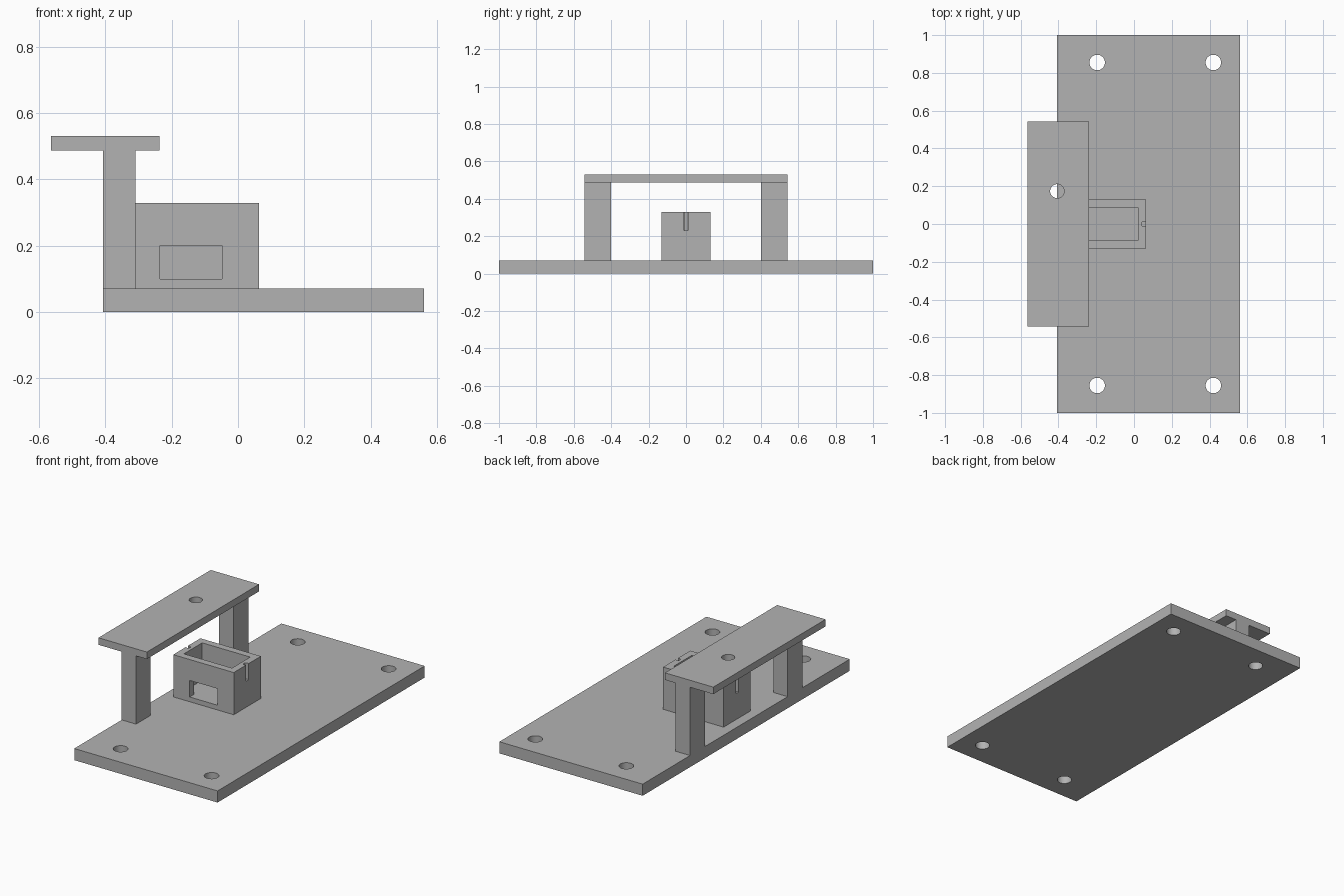
import bpy

cube = bpy.data.objects.get("Cube")
if cube:
    bpy.data.objects.remove(cube, do_unlink=True)

grey = bpy.data.materials.new("plain_grey")
grey.use_nodes = True
grey.diffuse_color = (0.45, 0.45, 0.45, 1)
grey.node_tree.nodes["Principled BSDF"].inputs["Base Color"].default_value = (0.45, 0.45, 0.45, 1)


def box(name, x, y, z):
    """Box from (min, max) ranges on each axis."""
    ranges = (x, y, z)
    bpy.ops.mesh.primitive_cube_add(size=1, location=[(a + b) / 2 for a, b in ranges])
    ob = bpy.context.object
    ob.name = name
    ob.scale = [b - a for a, b in ranges]
    bpy.ops.object.transform_apply(location=False, rotation=False, scale=True)
    ob.data.materials.append(grey)
    return ob


def drill(name, x, y, z, radius):
    """Upright cylinder used as a cutter."""
    bpy.ops.mesh.primitive_cylinder_add(vertices=48, radius=radius, depth=z[1] - z[0],
                                        location=(x, y, sum(z) / 2))
    ob = bpy.context.object
    ob.name = name
    ob.data.materials.append(grey)
    return ob


def cut(target, cutters):
    """Subtract the cutters, apply, then remove them."""
    for c in cutters:
        c.hide_render = True
        mod = target.modifiers.new("cut", 'BOOLEAN')
        mod.operation = 'DIFFERENCE'
        mod.solver = 'EXACT'
        mod.object = c
        bpy.context.view_layer.objects.active = target
        bpy.ops.object.modifier_apply(modifier=mod.name)
        bpy.data.objects.remove(c, do_unlink=True)
    bpy.ops.object.select_all(action='DESELECT')
    target.select_set(True)
    bpy.context.view_layer.objects.active = target
    bpy.ops.object.shade_smooth_by_angle()


BASE_TOP = 0.071
SHELF_BOTTOM = 0.488

# Base plate with four mounting holes
base = box("base_plate", (-0.407, 0.562), (-1, 1), (0, BASE_TOP))
cut(base, [drill("mounting_hole", x, y, (-0.1, 0.2), 0.041)
           for x in (-0.195, 0.42) for y in (-0.855, 0.855)])

# Two legs carrying the shelf
for name, side in (("front_leg", -1), ("back_leg", 1)):
    box(name, (-0.407, -0.31), sorted((side * 0.4, side * 0.542)), (BASE_TOP, SHELF_BOTTOM))

# Shelf with one off-centre hole
shelf = box("shelf", (-0.564, -0.237), (-0.542, 0.542), (SHELF_BOTTOM, 0.531))
cut(shelf, [drill("shelf_hole", -0.407, 0.174, (0.4, 0.6), 0.037)])

# Open holder: cavity, front window and a groove in each end wall
left, right = -0.346, 0.063
holder = box("holder", (left, right), (-0.131, 0.131), (BASE_TOP, 0.329))
cut(holder, [
    box("cavity", (left + 0.042, right - 0.042), (-0.088, 0.088), (0.1, 0.4)),
    box("window", (-0.235, -0.048), (-0.2, 0), (0.1, 0.201)),
    drill("left_groove", right - 0.009, 0, (0.23, 0.4), 0.014),
    drill("right_groove", left + 0.009, 0, (0.23, 0.4), 0.014),
])
